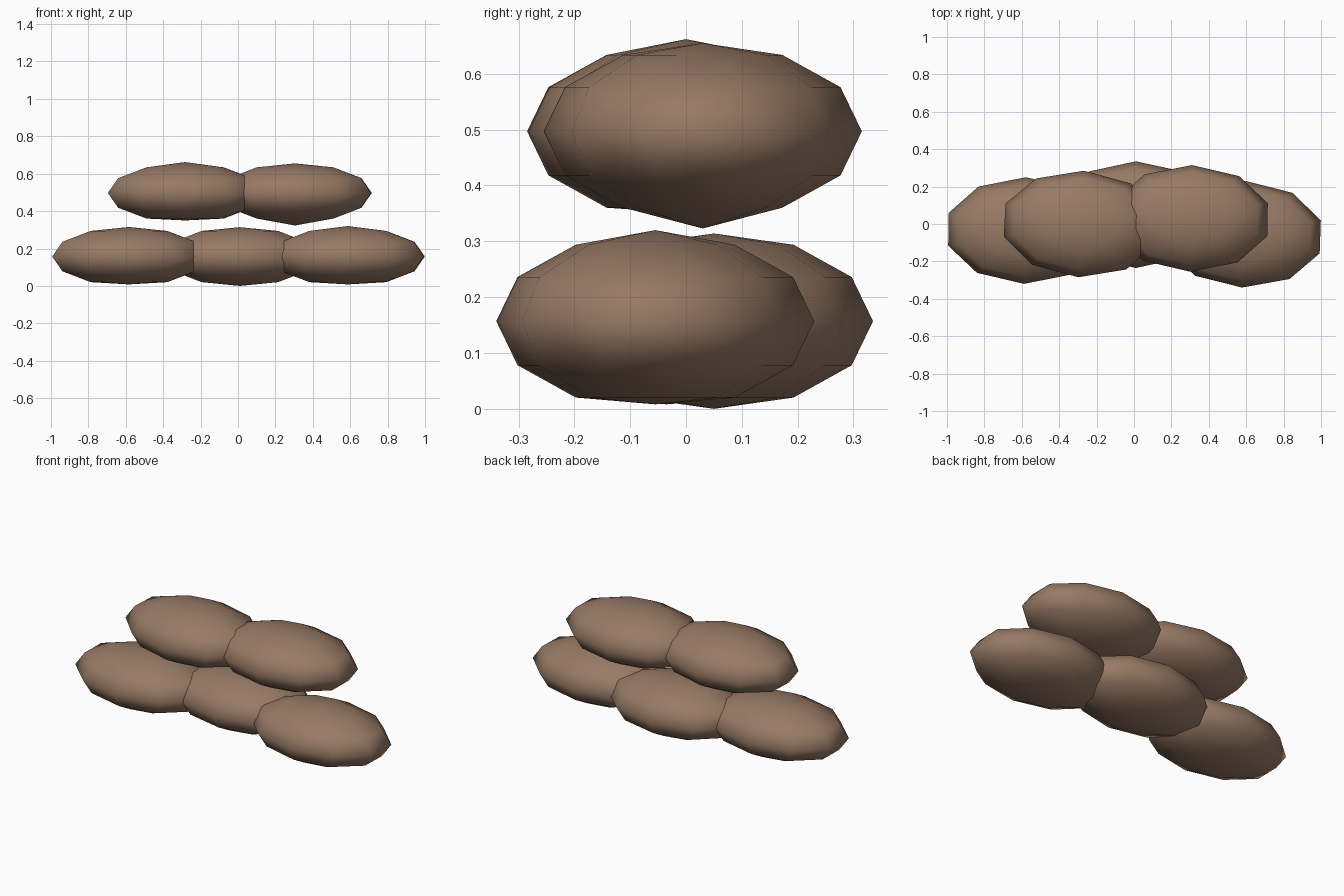
import bpy, bmesh, math
from mathutils import Matrix, Vector

if "Cube" in bpy.data.objects:
    bpy.data.objects.remove(bpy.data.objects["Cube"])

# Sandbag cloth
cloth = bpy.data.materials.new("brown_cloth")
cloth.diffuse_color = (0.31, 0.195, 0.13, 1)
cloth.use_nodes = True
cloth.node_tree.nodes["Principled BSDF"].inputs["Base Color"].default_value = cloth.diffuse_color

SIZE = (0.43, 0.285, 0.158)   # half length, half depth, half height


def sandbag(name, centre, turn, top, bottom):
    """Ten-sided flattened sphere; top and bottom are the pole heights."""
    bm = bmesh.new()
    bmesh.ops.create_uvsphere(bm, u_segments=10, v_segments=6, radius=1)
    # put a vertex on the +y / -y sides, as the bags have pointed long sides
    if not any(abs(v.co.x) < 1e-3 and v.co.y > 0.9 for v in bm.verts):
        bm.transform(Matrix.Rotation(math.pi / 2, 4, 'Z'))
    bm.transform(Matrix.Diagonal((*SIZE, 1)))
    bm.transform(Matrix.Translation(Vector(centre)) @ Matrix.Rotation(math.radians(turn), 4, 'Z'))
    # uneven filling: each bag bulges differently at its poles
    bm.verts.ensure_lookup_table()
    max(bm.verts, key=lambda v: v.co.z).co.z = top
    min(bm.verts, key=lambda v: v.co.z).co.z = bottom
    for f in bm.faces:
        f.smooth = True
    mesh = bpy.data.meshes.new(name)
    bm.to_mesh(mesh)
    bm.free()
    mesh.materials.append(cloth)
    obj = bpy.data.objects.new(name, mesh)
    bpy.context.collection.objects.link(obj)


# Bottom row of three
sandbag("lower_left_sandbag", (-0.583, -0.035, 0.157), -1, 0.315, 0.008)
sandbag("lower_middle_sandbag", (0.01, 0.05, 0.157), 0, 0.314, 0.0)
sandbag("lower_right_sandbag", (0.587, -0.055, 0.157), -2, 0.32, 0.008)

# Top row of two
sandbag("upper_left_sandbag", (-0.283, 0.0, 0.497), -3, 0.662, 0.35)
sandbag("upper_right_sandbag", (0.305, 0.03, 0.497), -1, 0.655, 0.323)
